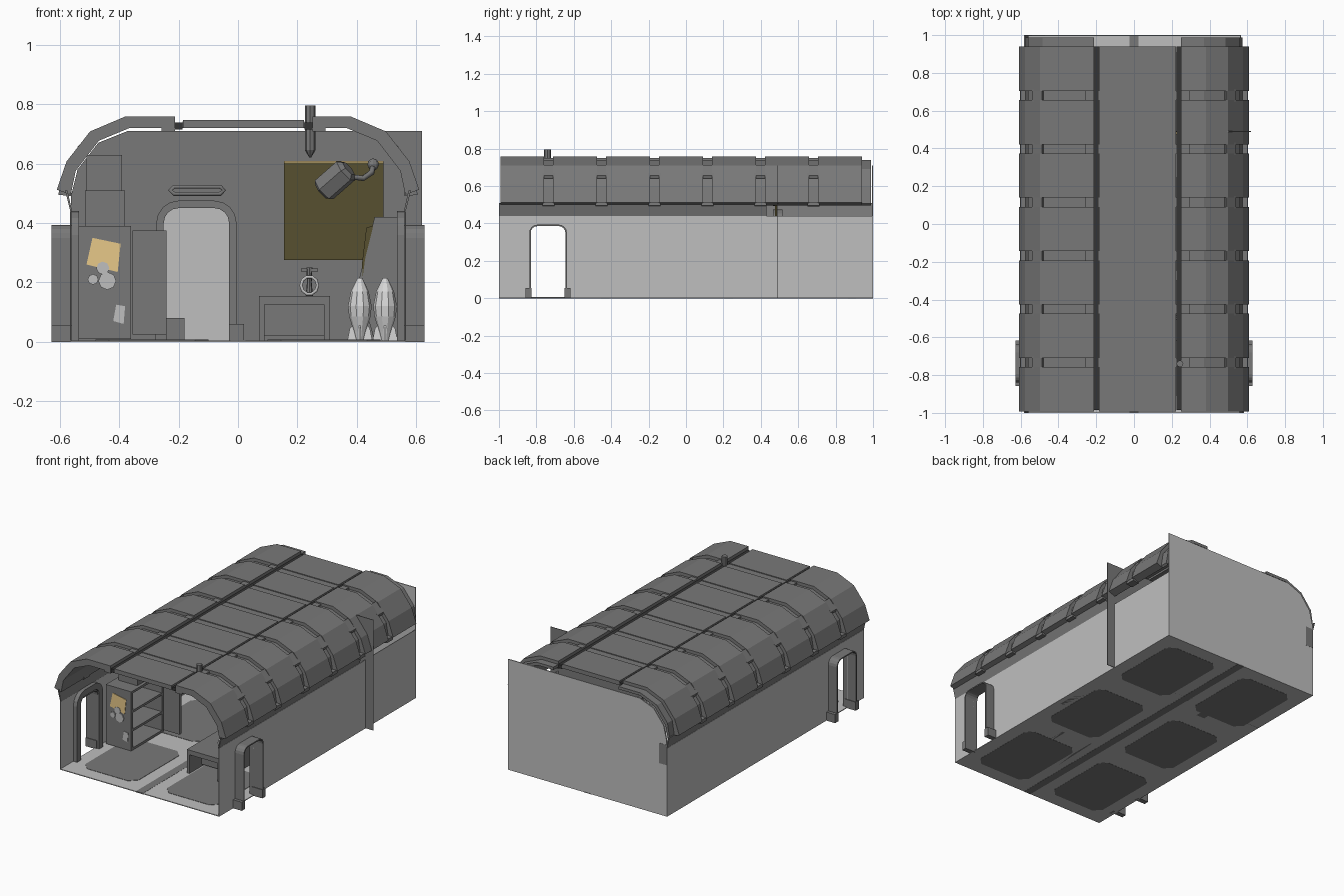
import bpy, bmesh, math
from mathutils import Vector, Matrix

if "Cube" in bpy.data.objects:
    bpy.data.objects.remove(bpy.data.objects["Cube"])

def mat(name, r, g, b):
    m = bpy.data.materials.new(name)
    m.diffuse_color = (r, g, b, 1)
    m.use_nodes = True
    m.node_tree.nodes["Principled BSDF"].inputs["Base Color"].default_value = m.diffuse_color
    return m

LIGHT = mat("light_grey", .52, .52, .52)
MID = mat("mid_grey", .19, .19, .19)
BLACK = mat("near_black", .035, .035, .035)
PALE = mat("pale_grey", .68, .68, .68)
OLIVE = mat("dark_olive", .095, .08, .03)
TAN = mat("paper_tan", .80, .58, .25)

def finish(name, bm, m):
    bmesh.ops.recalc_face_normals(bm, faces=bm.faces)
    me = bpy.data.meshes.new(name)
    bm.to_mesh(me)
    bm.free()
    me.materials.append(m)
    ob = bpy.data.objects.new(name, me)
    bpy.context.collection.objects.link(ob)
    return ob

def prism(name, pts, axis, a, b, m):
    """Extrude a 2D outline along an axis from a to b."""
    put = {'x': lambda p, t: (t, p[0], p[1]),
           'y': lambda p, t: (p[0], t, p[1]),
           'z': lambda p, t: (p[0], p[1], t)}[axis]
    bm = bmesh.new()
    lo = [bm.verts.new(put(p, a)) for p in pts]
    hi = [bm.verts.new(put(p, b)) for p in pts]
    bm.faces.new(lo)
    bm.faces.new(hi)
    n = len(pts)
    for i in range(n):
        j = (i + 1) % n
        bm.faces.new((lo[i], lo[j], hi[j], hi[i]))
    return finish(name, bm, m)

def box(name, x0, x1, y0, y1, z0, z1, m):
    return prism(name, [(x0, y0), (x1, y0), (x1, y1), (x0, y1)], 'z', z0, z1, m)

def arch(u0, u1, top, r, steps=4):
    """Door outline from bottom left, over the rounded top, to bottom right."""
    pts = [(u0, 0.0)]
    for cx, a0 in ((u0 + r, math.pi), (u1 - r, math.pi / 2)):
        for i in range(steps + 1):
            a = a0 - i / steps * math.pi / 2
            pts.append((cx + r * math.cos(a), top - r + r * math.sin(a)))
    return pts + [(u1, 0.0)]

def frame(name, u0, u1, top, r, t, axis, a, b, m):
    out = arch(u0 - t, u1 + t, top + t, r + t)
    return prism(name, out + arch(u0, u1, top, r)[::-1], axis, a, b, m)

def lathe(name, prof, sides, m, loc, rot=None):
    bm = bmesh.new()
    rings = [[bm.verts.new((r * math.cos(2 * math.pi * k / sides),
                            r * math.sin(2 * math.pi * k / sides), z)) for k in range(sides)]
             for r, z in prof]
    for p, q in zip(rings, rings[1:]):
        for k in range(sides):
            j = (k + 1) % sides
            bm.faces.new((p[k], p[j], q[j], q[k]))
    bm.faces.new(rings[0])
    bm.faces.new(rings[-1])
    ob = finish(name, bm, m)
    ob.matrix_world = Matrix.Translation(loc) @ (rot or Matrix())
    return ob

def tube(name, pts, rad, m, cyclic=False):
    cu = bpy.data.curves.new(name, 'CURVE')
    cu.dimensions = '3D'
    cu.bevel_depth = rad
    cu.bevel_resolution = 1
    cu.use_fill_caps = True
    s = cu.splines.new('POLY')
    s.points.add(len(pts) - 1)
    for p, c in zip(s.points, pts):
        p.co = (*c, 1)
    s.use_cyclic_u = cyclic
    cu.materials.append(m)
    ob = bpy.data.objects.new(name, cu)
    bpy.context.collection.objects.link(ob)
    return ob

# Floor with inset plates seen on both sides
box("floor", -.565, .565, -1, 1, 0, .005, LIGHT)
for sx in (-1, 1):
    for cy in (-.66, 0, .66):
        cx, w, d, c = sx * .29, .19, .25, .045
        pts = [(cx - w + c, cy - d), (cx + w - c, cy - d), (cx + w, cy - d + c), (cx + w, cy + d - c),
               (cx + w - c, cy + d), (cx - w + c, cy + d), (cx - w, cy + d - c), (cx - w, cy - d + c)]
        prism("floor_plate", pts, 'z', -.001, .007, MID)
box("floor_centre_strip", -.025, .025, -1, 1, -.001, .006, MID)

# Side walls with doorways and their frames
for s in (-1, 1):
    door = arch(-.83, -.645, .39, .035)
    prism("side_wall", [(-1, 0)] + door + [(1, 0), (1, .44), (-1, .44)], 'x', s * .562, s * .566, LIGHT)
    # sloped strip closing the gap between wall and roof
    prism("eave_strip", [(s * .558, .438), (s * .564, .438), (s * .582, .51), (s * .574, .51)],
          'y', -1, 1 if s < 0 else .43, MID)
    frame("side_door_sleeve", -.83, -.645, .385, .035, .008, 'x', s * .545, s * .628, MID)
    frame("side_door_inner_frame", -.83, -.645, .40, .04, .04, 'x', s * .535, s * .561, MID)
    for y in (-.842, -.633):
        box("side_door_foot", *sorted((s * .55, s * .628)), y - .016, y + .016, 0, .055, MID)

# Back wall and middle partition: rounded on one side, square on the other
curve = [(.0, .71), (-.37, .71), (-.47, .67), (-.54, .58), (-.562, .49)]
prism("back_wall", [(-.565, 0), (.565, 0), (.565, .71)] + curve, 'y', .994, 1, LIGHT)
box("back_wall_patch", -.565, -.51, .998, 1.001, .33, .46, MID)
hole = arch(-.255, -.025, .45, .05)
prism("partition", [(-.56, 0)] + hole + [(.62, 0), (.62, .71)] + curve, 'y', .488, .492, MID)
frame("partition_door_frame", -.25, -.03, .45, .05, .025, 'y', .465, .515, MID)
for x in (-.255, -.005):
    box("partition_door_foot", x - .025, x + .025, .45, .515, 0, .06, MID)
box("step_box", -.24, -.18, .37, .45, 0, .08, MID)
tube("door_top_handle", [(-.228, .47, .51), (-.215, .47, .522), (-.06, .47, .522), (-.047, .47, .51),
                         (-.06, .47, .498), (-.215, .47, .498)], .008, MID, True)
box("olive_board", .155, .49, .476, .487, .275, .603, OLIVE)
box("board_top_edge", .155, .49, .475, .487, .603, .608, TAN)

# Roof: seven arched bays, lower ribs filling the gaps, flat centre panels
outer = [(.38, .758), (.498, .708), (.577, .607), (.61, .512)]
inner = [(.563, .495), (.546, .576), (.468, .677), (.364, .72)]
rib = [(.37, .738), (.485, .69), (.56, .595), (.575, .505)]
for s, x0 in ((-1, .212), (1, .25)):
    side = lambda x0, pts: [(s * x, z) for x, z in [(x0, pts[0][1])] + pts + inner + [(x0, .72)]]
    for i in range(7):
        y = -.993 + i * .283
        prism("roof_bay", side(x0, outer), 'y', y, y + .235, MID)
        prism("roof_rib", side(x0, rib), 'y', y + .235, min(y + .283, .992), MID)
        # small bracket in each gap on the shoulder and the eave
        if i:
            prism("roof_bracket", [(s * .487, .712), (s * .54, .657), (s * .535, .64), (s * .478, .69)],
                  'y', y - .058, y + .01, MID)
            prism("roof_eave_bracket", [(s * .602, .515), (s * .604, .495), (s * .56, .49), (s * .56, .515)],
                  'y', y - .056, y + .008, MID)
    box("roof_edge_rail", *sorted((s * (x0 - .026), s * (x0 + .005))), -.985, .94, .715, .738, BLACK)
    box("roof_end_block", *sorted((s * x0, s * (x0 + .045))), -.99, .94, .708, .75, MID)
for i in range(7):
    y = -.993 + i * .283
    box("roof_centre_panel", -.185, .222, y, y + .235, .72, .747, MID)
    if i < 6:
        box("roof_centre_rib", -.187, .224, y + .235, y + .283, .72, .742, MID)

# Vent pole through the roof
lathe("vent_pole", [(.003, .62), (.018, .645), (.018, .795)], 8, MID, (.243, -.74, 0))

# Locker, open towards the room, with shelves and swung door
box("locker_front", -.54, -.36, -.57, -.55, .01, .39, MID)
box("locker_rear", -.54, -.36, -.26, -.24, .01, .39, MID)
box("locker_back", -.54, -.53, -.55, -.26, .01, .39, MID)
for z in (.01, .13, .25, .375):
    box("locker_shelf", -.53, -.36, -.55, -.26, z, z + .015, MID)
box("locker_door", -.355, -.24, -.25, -.232, .025, .375, MID)
box("lower_crate", -.515, -.38, -.48, -.3, .39, .51, MID)
box("upper_crate", -.51, -.39, -.47, -.32, .51, .628, MID)

# Papers and stickers on the locker
prism("tan_note", [(-.51, .26), (-.405, .235), (-.395, .33), (-.49, .35)], 'y', -.573, -.569, TAN)
prism("small_note", [(-.42, .07), (-.385, .06), (-.38, .12), (-.41, .125)], 'y', -.573, -.569, LIGHT)
for x, z, r in ((-.44, .205, .03), (-.488, .21, .018), (-.455, .248, .022)):
    prism("sticker", [(x + r * math.cos(k * .785), z + r * math.sin(k * .785)) for k in range(8)],
          'y', -.576, -.57, LIGHT)

# Bench with a tap
box("bench_top", .07, .31, -.62, -.3, .125, .155, MID)
for x in (.07, .29):
    box("bench_leg", x, x + .02, -.62, -.3, 0, .125, MID)
box("bench_panel", .09, .29, -.5, -.48, .02, .125, MID)
tube("tap_ring", [(.24 + .028 * math.cos(k * .628), -.5, .19 + .03 * math.sin(k * .628)) for k in range(10)],
     .006, LIGHT, True)
lathe("tap_stem", [(.012, .155), (.008, .2), (.01, .25)], 8, MID, (.24, -.48, 0))
box("tap_handle", .212, .27, -.486, -.474, .236, .246, MID)

# Sloped console against the right wall
prism("sloped_console", [(.46, .42), (.535, .42), (.535, 0), (.46, 0), (.405, .2)], 'y', -.05, .25, MID)
prism("console_screen", [(.42, .22), (.428, .28), (.455, .39), (.432, .385), (.417, .26)],
      'y', -.055, -.049, OLIVE)

# Finned canisters
prof = [(.012, .0), (.02, .03), (.036, .08), (.04, .115), (.03, .165), (.008, .21)]
for x in (.41, .495):
    lathe("canister", prof, 10, PALE, (x, -.2, .005))
    for k in range(4):
        fin = prism("canister_fin", [(.01, 0), (.042, 0), (.034, .04), (.015, .06)], 'y', -.003, .003, PALE)
        fin.matrix_world = Matrix.Translation((x, -.2, .005)) @ Matrix.Rotation(k * math.pi / 2, 4, 'Z')

# Wall lamp on a curved arm
axis = Vector((.08, -.03, .07)).to_track_quat('Z', 'Y').to_matrix().to_4x4()
lathe("lamp_head", [(.036, -.064), (.046, -.055), (.046, .045), (.03, .058)], 6, MID, (.33, .36, .547), axis)
tube("lamp_arm", [(.385, .36, .555), (.42, .37, .55), (.45, .39, .57), (.455, .42, .595), (.455, .488, .595)], .01, MID)
bm = bmesh.new()
bmesh.ops.create_uvsphere(bm, u_segments=10, v_segments=6, radius=.02,
                          matrix=Matrix.Translation((.455, .42, .597)))
finish("lamp_joint", bm, MID)
